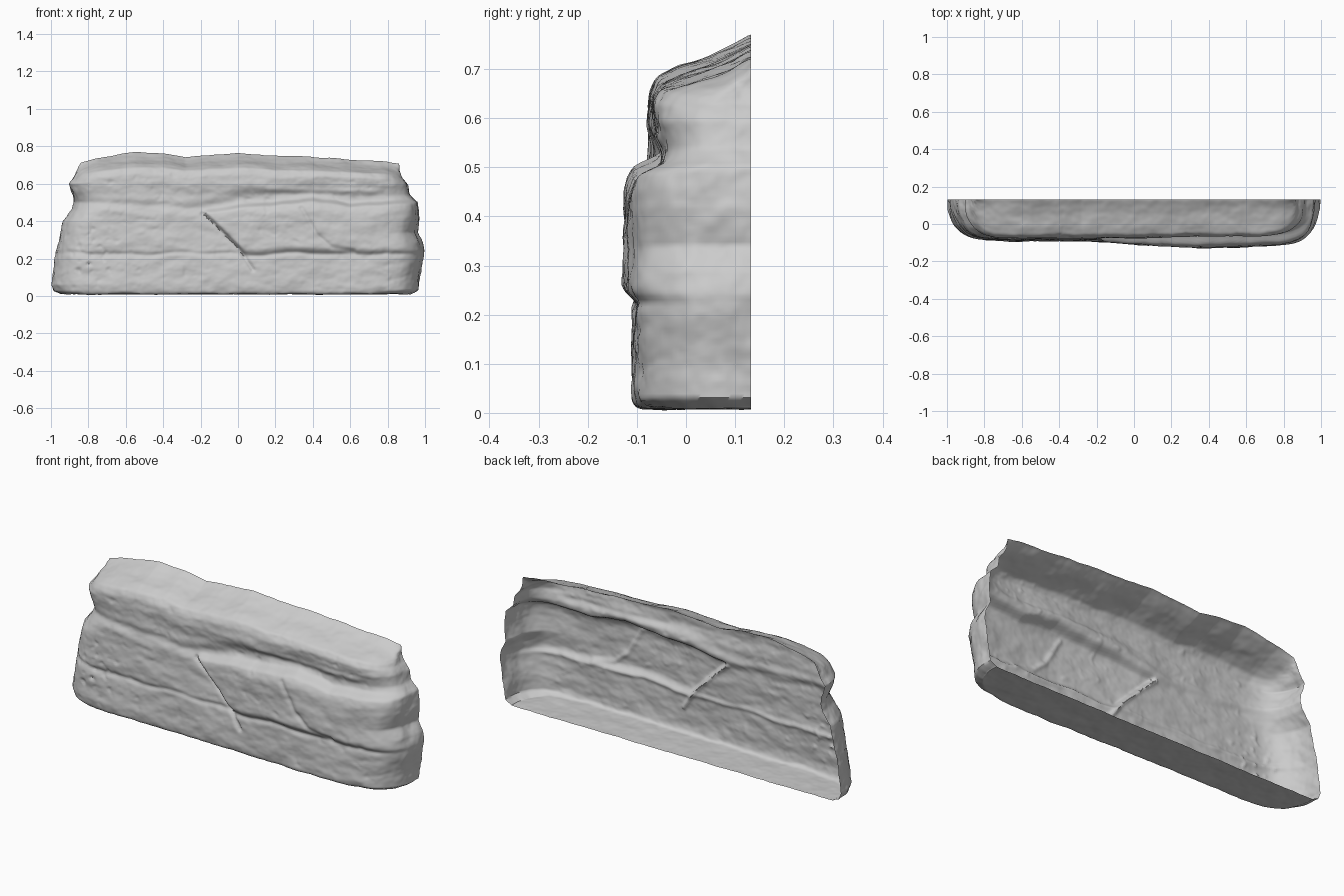
import bpy, bmesh, math
from mathutils import Vector, noise

if "Cube" in bpy.data.objects:
    bpy.data.objects.remove(bpy.data.objects["Cube"])

BACK = 0.132
ROWS, SIDE, FRONT = 150, 26, 250


def lerp_table(t, pts):
    """Piecewise-linear lookup."""
    if t <= pts[0][0]:
        return pts[0][1]
    for (a, va), (b, vb) in zip(pts, pts[1:]):
        if t <= b:
            return va + (vb - va) * (t - a) / (b - a)
    return pts[-1][1]


def step(a, b, t):
    t = min(1, max(0, (t - a) / (b - a)))
    return t * t * (3 - 2 * t)


def bump(d, w):
    return math.exp(-(d / w) ** 2)


def path_dist(x, z, pts):
    """Distance from a point on the face to a crack path."""
    p, best = Vector((x, z)), 9
    for a, b in zip(pts, pts[1:]):
        a, b = Vector(a), Vector(b)
        t = min(1, max(0, (p - a).dot(b - a) / (b - a).length_squared))
        best = min(best, (p - a.lerp(b, t)).length)
    return best


def fbm(x, y, z, f, seed):
    v = Vector((x * f + seed, y * f - seed, z * f + 2 * seed))
    return noise.noise(v) + 0.5 * noise.noise(v * 2.1) + 0.25 * noise.noise(v * 4.3)


# Profile (y, z) from the back of the base, up the face, to the back of the top
profile = [(BACK, 0.009), (-0.075, 0.009), (-0.087, 0.018), (-0.091, 0.05), (-0.089, 0.2),
           (-0.086, 0.3), (-0.084, 0.45), (-0.075, 0.5), (-0.069, 0.54), (-0.077, 0.6),
           (-0.077, 0.65), (-0.06, 0.685), (-0.02, 0.705), (0.05, 0.728), (0.1, 0.75), (BACK, 0.768)]
# Side outlines and top edge seen from the front
left = [(0.01, -0.95), (0.025, -0.985), (0.06, -1.0), (0.15, -0.985), (0.25, -0.965), (0.4, -0.935),
        (0.46, -0.89), (0.5, -0.875), (0.55, -0.89), (0.61, -0.905), (0.65, -0.885), (0.7, -0.865), (0.77, -0.84)]
right = [(0.01, 0.93), (0.03, 0.965), (0.15, 0.98), (0.24, 0.995), (0.29, 0.985), (0.34, 0.96), (0.42, 0.972),
         (0.5, 0.965), (0.54, 0.925), (0.6, 0.91), (0.66, 0.885), (0.7, 0.875), (0.77, 0.86)]
top = [(-0.87, 0.705), (-0.75, 0.742), (-0.55, 0.77), (-0.4, 0.764), (-0.28, 0.743), (-0.15, 0.753),
       (0, 0.765), (0.2, 0.75), (0.5, 0.74), (0.8, 0.717), (0.87, 0.705)]
# Features on the face
ledge = [(-0.9, 0.47), (-0.2, 0.44), (0, 0.475), (0.4, 0.51), (0.6, 0.485), (0.95, 0.5)]
bulge = [(-0.3, 0.012), (0, 0.026), (0.35, 0.04), (0.6, 0.034), (0.9, 0.03)]
edge = [(0.0, 0.12), (0.14, 0.08), (0.26, 0.0), (0.38, -0.12), (0.45, -0.19)]
crack_a = [(-0.19, 0.44), (-0.12, 0.38), (0.0, 0.26), (0.08, 0.14)]
crack_b = [(0.34, 0.47), (0.42, 0.33), (0.5, 0.26), (0.62, 0.24)]


def relief(x, y, z):
    """Forward-negative offset of the rock face: slabs, ledges, cracks and grain."""
    lz = lerp_table(x, ledge) + 0.008 * noise.noise(Vector((x * 9, 3, 0)))
    below = 1 - step(lz - 0.012, lz + 0.018, z)
    ex = lerp_table(z, edge)
    on_block = step(ex - 0.012, ex + 0.02, x)
    seam = 0.235 + 0.02 * noise.noise(Vector((x * 5, 1, 7)))
    upper = step(seam - 0.02, seam + 0.03, z)
    o = -lerp_table(x, bulge) * below * (on_block * upper + 0.5 * (1 - upper) * step(-0.5, 0.4, x))
    o += 0.022 * bump(z - lz - 0.035, 0.04) * step(-0.35, 0.1, x)
    o += 0.010 * bump(z - lz - 0.03, 0.025) * (1 - step(-0.35, 0.1, x))
    o += 0.012 * step(-0.1, 0.5, x) * step(0.52, 0.56, z)
    o -= 0.009 * bump(z - 0.575 + 0.03 * x, 0.018) * step(0.0, 0.3, x)
    o += 0.007 * bump(z - seam + 0.01, 0.012)
    o += 0.012 * bump(path_dist(x, z, crack_a), 0.010) + 0.007 * bump(path_dist(x, z, crack_b), 0.012)
    o += 0.007 * fbm(x, y, z * 2.2, 3.2, 4) + 0.004 * fbm(x, y, z * 1.6, 10, 9)
    # Pitted patches at the left end and along the strata
    pits = max(0, noise.noise(Vector((x * 30, 5, z * 32))) - 0.2)
    o += 0.018 * pits * (bump(x + 0.75, 0.15) * bump(z - 0.22, 0.16) + 0.35 * step(0, 0.4, fbm(x, 0, z, 4, 2)))
    return o


# Even samples along the profile
lengths = [0]
for a, b in zip(profile, profile[1:]):
    lengths.append(lengths[-1] + math.dist(a, b))
y_of = [(s, p[0]) for s, p in zip(lengths, profile)]
z_of = [(s, p[1]) for s, p in zip(lengths, profile)]

# Plan samples: left side, front, right side as (along, depth) pairs
JOIN = 0.75
xc = (1 - JOIN ** 2) ** (1 / 14)
plan = []
for i in range(SIDE):
    d = JOIN * i / SIDE
    plan.append((-(1 - d * d) ** (1 / 14), d))
for i in range(FRONT + 1):
    u = xc * (2 * i / FRONT - 1)
    plan.append((u, math.sqrt(1 - abs(u) ** 14)))
plan += [(-u, d) for u, d in reversed(plan[:SIDE])]

bm = bmesh.new()
grid = []
for r in range(ROWS + 1):
    s = lengths[-1] * r / ROWS
    # Soften the profile corners a little
    yb = sum(lerp_table(min(max(s + k, 0), lengths[-1]), y_of) for k in (-0.008, 0, 0.008)) / 3
    zb = sum(lerp_table(min(max(s + k, 0), lengths[-1]), z_of) for k in (-0.008, 0, 0.008)) / 3
    if r in (0, ROWS):
        yb = BACK
    xl, xr = lerp_table(zb, left), lerp_table(zb, right)
    depth = BACK - yb
    face = step(0.0, 0.16, depth)
    row = []
    for u, d in plan:
        x = (xl + xr) / 2 + u * (xr - xl) / 2
        y = BACK - depth * d
        z = zb + (lerp_table(x, top) - 0.768) * step(0.56, 0.76, zb)
        y += relief(x, y, z) * d * face
        side = abs(u) ** 10
        x += side * (0.010 * fbm(x, y, z, 7, 6) + 0.004 * fbm(x, y, z, 18, 3)) * step(0, 0.05, depth)
        if zb > 0.66:
            z += 0.006 * fbm(x, y, zb, 7, 5) * step(0.66, 0.72, zb)
        elif zb < 0.02:
            z += 0.004 * fbm(x, y, 0, 9, 8)
        row.append(bm.verts.new((max(-1, min(1, x)), max(y, -0.131), max(z, 0))))
    grid.append(row)
for a, b in zip(grid, grid[1:]):
    for i in range(len(plan) - 1):
        bm.faces.new((a[i], a[i + 1], b[i + 1], b[i]))
bmesh.ops.remove_doubles(bm, verts=bm.verts, dist=0.0002)

# Open-backed rock ledge shell
mesh = bpy.data.meshes.new("rock_ledge")
bm.to_mesh(mesh)
bm.free()
rock = bpy.data.objects.new("rock_ledge", mesh)
bpy.context.collection.objects.link(rock)
bpy.context.view_layer.objects.active = rock
rock.select_set(True)
bpy.ops.object.shade_smooth_by_angle(angle=math.radians(50))
